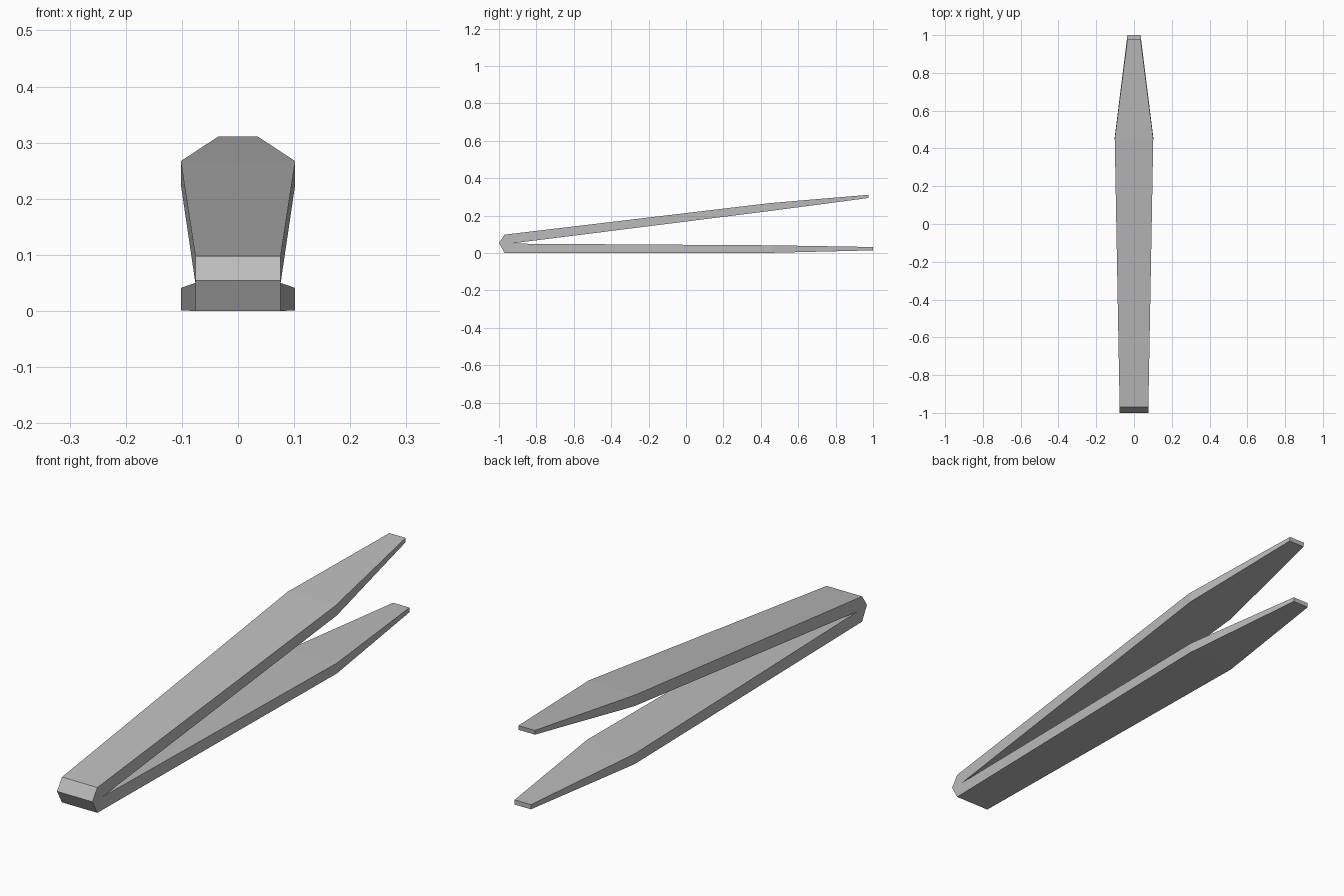
import bpy, bmesh

cube = bpy.data.objects.get("Cube")
if cube:
    bpy.data.objects.remove(cube, do_unlink=True)

# Brushed metal
metal = bpy.data.materials.new("grey_metal")
metal.use_nodes = True
grey = (0.5, 0.5, 0.5, 1)
metal.diffuse_color = grey
metal.node_tree.nodes["Principled BSDF"].inputs["Base Color"].default_value = grey

# Strip stations from lower tip round the fold to upper tip:
# outer (y, z), inner (y, z), half width
CROTCH = (-0.94, 0.05)
STATIONS = [
    ((1.0, 0.014), (1.0, 0.032), 0.035),
    ((0.46, 0.001), (0.46, 0.041), 0.102),
    ((-0.97, 0.0), CROTCH, 0.076),
    ((-1.0, 0.054), CROTCH, 0.076),
    ((-0.97, 0.098), CROTCH, 0.076),
    ((0.45, 0.267), (0.46, 0.226), 0.102),
    ((0.977, 0.311), (0.975, 0.294), 0.035),
]

# Bridge a four-corner section between neighbouring stations
bm = bmesh.new()
sections = []
for outer, inner, w in STATIONS:
    corners = [(-w, *outer), (w, *outer), (w, *inner), (-w, *inner)]
    sections.append([bm.verts.new(c) for c in corners])
for a, b in zip(sections, sections[1:]):
    for i in range(4):
        j = (i + 1) % 4
        bm.faces.new((a[i], a[j], b[j], b[i]))
bm.faces.new(sections[0])
bm.faces.new(sections[-1])

# Merge the shared crotch edge and tidy the faces
bmesh.ops.remove_doubles(bm, verts=bm.verts, dist=0.0001)
bmesh.ops.dissolve_degenerate(bm, edges=bm.edges, dist=0.0001)
bmesh.ops.recalc_face_normals(bm, faces=bm.faces)

mesh = bpy.data.meshes.new("tweezers")
bm.to_mesh(mesh)
bm.free()
mesh.materials.append(metal)
tweezers = bpy.data.objects.new("tweezers", mesh)
bpy.context.collection.objects.link(tweezers)
